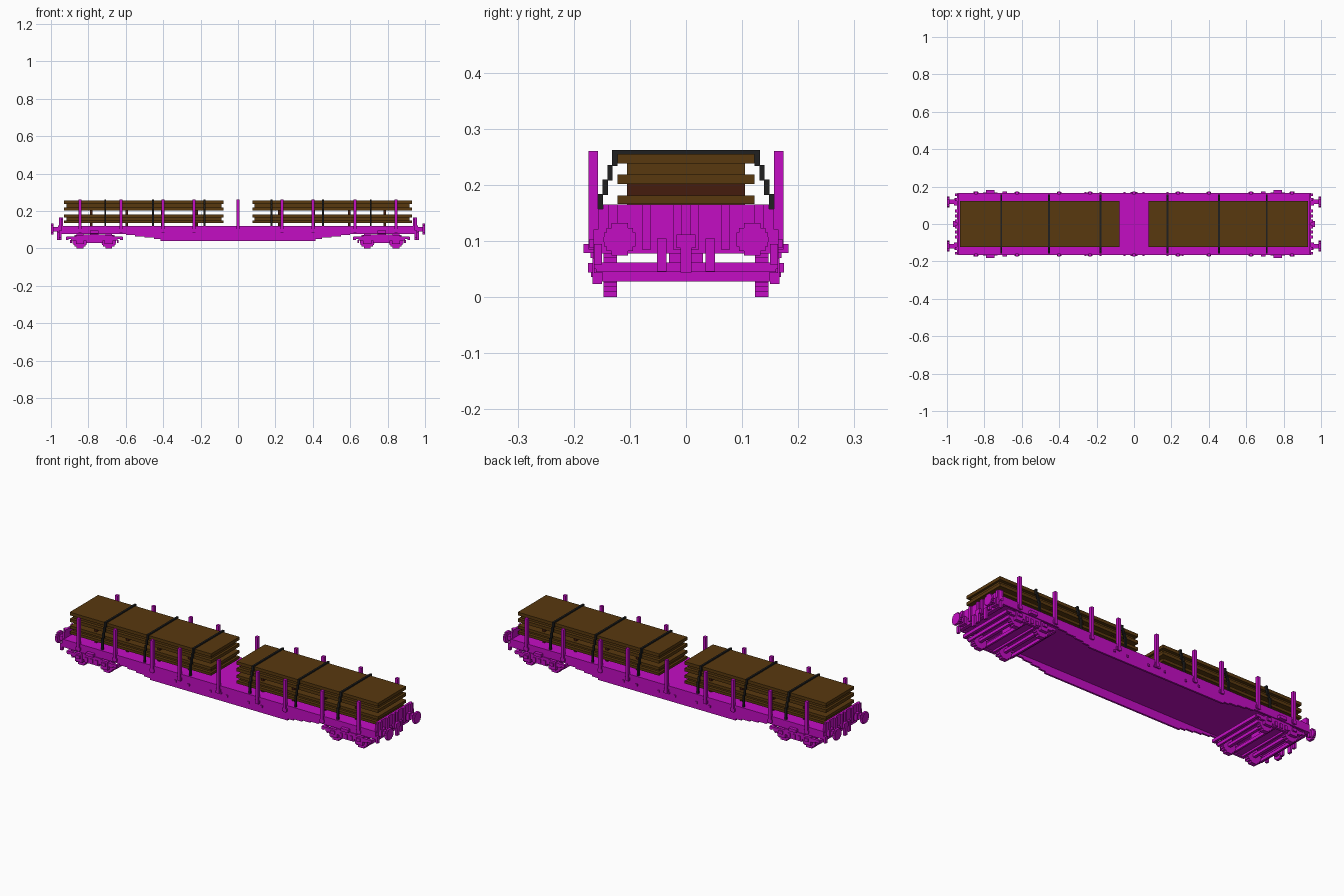
import bpy, bmesh, math

if "Cube" in bpy.data.objects:
    bpy.data.objects.remove(bpy.data.objects["Cube"])


def material(name, rgb):
    m = bpy.data.materials.new(name)
    m.use_nodes = True
    m.diffuse_color = (*rgb, 1)
    m.node_tree.nodes["Principled BSDF"].inputs["Base Color"].default_value = (*rgb, 1)
    return m


MAGENTA = material("magenta_paint", (0.55, 0.004, 0.55))
WOOD = material("plank_brown", (0.098, 0.040, 0.0045))
DARK_WOOD = material("dark_spacer_brown", (0.058, 0.012, 0.004))
BLACK = material("strap_black", (0.0145, 0.0145, 0.0145))
SIDES = (-1, 1)
V = 0.0086  # small block step used throughout


def build(name, boxes, mat):
    """One object from boxes given as (x0, x1, y0, y1, z0, z1)."""
    bm = bmesh.new()
    for x0, x1, y0, y1, z0, z1 in boxes:
        x0, x1 = sorted((x0, x1))
        y0, y1 = sorted((y0, y1))
        verts = bmesh.ops.create_cube(bm, size=1)["verts"]
        for v in verts:
            v.co = ((x0 + x1) / 2 + v.co.x * (x1 - x0),
                    (y0 + y1) / 2 + v.co.y * (y1 - y0),
                    (z0 + z1) / 2 + v.co.z * (z1 - z0))
    mesh = bpy.data.meshes.new(name)
    bm.to_mesh(mesh)
    bm.free()
    mesh.materials.append(mat)
    ob = bpy.data.objects.new(name, mesh)
    bpy.context.collection.objects.link(ob)
    return ob


def disc_rows(r, rows=7):
    """Stepped circle: (half width, low, high) for each row."""
    h = 2 * r / rows
    for i in range(rows):
        c = -r + (i + 0.5) * h
        yield math.sqrt(max(r * r - c * c, 0)), c - h / 2, c + h / 2


# Deck floor and its end beams
deck = [(-0.945, 0.945, -0.165, 0.165, 0.086, 0.121)]
for sx in SIDES:
    deck.append((sx * 0.925, sx * 0.945, -0.165, 0.165, 0.078, 0.121))
build("deck", deck, MAGENTA)

# Stepped fish-belly side sills, with small fittings
sill_steps = [(0.415, 0.040), (0.45, 0.049), (0.50, 0.057), (0.55, 0.064), (0.60, 0.071)]
for sy, side in ((-1, "right"), (1, "left")):
    sill = []
    for half, z in sill_steps:
        sill.append((-half, half, sy * 0.155, sy * 0.165, z, z + 0.009))
    sill.append((-0.945, 0.945, sy * 0.155, sy * 0.165, 0.078, 0.10))
    for x in (-0.26, -0.18, -0.05, 0.05, 0.18, 0.26):
        sill.append((x - 0.005, x + 0.005, sy * 0.165, sy * 0.170, 0.070, 0.082))
    sill.append((-0.018, 0.018, sy * 0.165, sy * 0.172, 0.079, 0.088))
    build("side_sill_" + side, sill, MAGENTA)

# Upright stakes along both sides
for sy, side in ((-1, "right"), (1, "left")):
    stakes = []
    for x in (-0.845, -0.625, -0.40, -0.235, 0, 0.235, 0.40, 0.625, 0.845):
        stakes.append((x - 0.008, x + 0.008, sy * 0.157, sy * 0.174, 0.085, 0.261))
        stakes.append((x - 0.013, x + 0.013, sy * 0.163, sy * 0.172, 0.088, 0.104))
    build("stakes_" + side, stakes, MAGENTA)

for sx, end in ((-1, "right"), (1, "left")):
    # End board with ribs
    board = [(sx * 0.936, sx * 0.947, -0.157, 0.157, 0.11, 0.157),
             (sx * 0.936, sx * 0.947, -0.148, 0.148, 0.157, 0.165)]
    for y in (0.015, 0.07, 0.13):
        for sy in SIDES:
            board.append((sx * 0.945, sx * 0.956, sy * (y - 0.008), sy * (y + 0.008), 0.085, 0.165))
    build("end_board_" + end, board, MAGENTA)

    # Buffers: stepped head on a square shaft
    for sy in SIDES:
        yc, zc = sy * 0.118, 0.103
        parts = [(sx * 0.94, sx * 0.99, yc - 0.012, yc + 0.012, zc - 0.012, zc + 0.012),
                 (sx * 0.94, sx * 0.962, yc - 0.019, yc + 0.019, zc - 0.019, zc + 0.019)]
        for w, lo, hi in disc_rows(0.029):
            parts.append((sx * 0.986, sx * 1.0, yc - w, yc + w, zc + lo, zc + hi))
        build("buffer", parts, MAGENTA)

    # Coupling hook and hanging hoses
    hook = [(sx * 0.945, sx * 0.967, -0.017, 0.017, 0.088, 0.112),
            (sx * 0.955, sx * 0.967, -0.010, 0.010, 0.044, 0.088)]
    for sy in SIDES:
        hook.append((sx * 0.945, sx * 0.957, sy * 0.035, sy * 0.052, 0.046, 0.105))
        hook.append((sx * 0.945, sx * 0.957, sy * 0.150, sy * 0.164, 0.058, 0.095))
    build("coupling_" + end, hook, MAGENTA)

    # Bogie: side frames, axle boxes, cross beams
    cx = sx * 0.768
    frame = []
    for sy in SIDES:
        for half, z0, z1 in ((0.15, 0.050, 0.064), (0.125, 0.043, 0.052),
                             (0.045, 0.030, 0.045), (0.06, 0.062, 0.075)):
            frame.append((cx - half, cx + half, sy * 0.150, sy * 0.164, z0, z1))
        for ax in (-0.077, 0.077):
            frame.append((cx + ax - 0.022, cx + ax + 0.022, sy * 0.150, sy * 0.167, 0.024, 0.070))
            frame.append((cx + ax - 0.012, cx + ax + 0.012, sy * 0.160, sy * 0.175, 0.044, 0.061))
        for ax in (-0.03, 0, 0.03):
            frame.append((cx + ax - 0.008, cx + ax + 0.008, sy * 0.155, sy * 0.169, 0.036, 0.06))
        # Handle beside the bogie
        frame.append((cx - 0.022, cx + 0.022, sy * 0.160, sy * 0.183, 0.079, 0.095))
    for bx in (-0.145, 0.145):
        frame.append((cx + bx - 0.007, cx + bx + 0.007, -0.16, 0.16, 0.045, 0.062))
    frame.append((cx - 0.022, cx + 0.022, -0.16, 0.16, 0.036, 0.062))
    frame.append((cx - 0.022, cx + 0.022, -0.03, 0.03, 0.06, 0.09))
    for bx in (-0.125, -0.03, 0.03, 0.125):
        frame.append((cx + bx - 0.005, cx + bx + 0.005, -0.15, 0.15, 0.028, 0.045))
    build("bogie_frame_" + end, frame, MAGENTA)

    # Wheelsets: stepped wheels on square axles
    for ax in (-0.077, 0.077):
        wx = cx + ax
        wheels = [(wx - 0.008, wx + 0.008, -0.155, 0.155, 0.032, 0.048)]
        for sy in SIDES:
            for w, lo, hi in disc_rows(0.040, 9):
                wheels.append((wx - w, wx + w, sy * 0.123, sy * 0.147, 0.040 + lo, 0.040 + hi))
        build("wheelset", wheels, MAGENTA)

    # Plank stacks: full layers with a recessed layer between them
    planks = []
    for half_y, inset, z0, z1 in ((0.122, 0, 0.136, 0.150), (0.105, 0.012, 0.150, 0.166),
                                  (0.122, 0, 0.166, 0.181), (0.122, 0, 0.202, 0.219),
                                  (0.105, 0.012, 0.219, 0.238), (0.122, 0, 0.238, 0.255)):
        planks.append((sx * (0.077 + inset), sx * (0.929 - inset), -half_y, half_y, z0, z1))
    build("plank_stack_" + end, planks, WOOD)

    # Dark bearers under each stack
    bearers = []
    for x in (0.22, 0.405, 0.595, 0.785):
        for z0, z1 in ((0.121, 0.136), (0.181, 0.202)):
            bearers.append((sx * x - 0.007, sx * x + 0.007, -0.105, 0.105, z0, z1))
    build("bearers_" + end, bearers, DARK_WOOD)

    # Lashing straps stepping down to the deck edge
    straps = []
    for x in (0.18, 0.455, 0.71):
        x0, x1 = sx * x - 0.005, sx * x + 0.005
        straps.append((x0, x1, -0.130, 0.130, 0.2545, 0.262))
        y = 0.122
        for z0, z1 in ((0.234, 0.262), (0.208, 0.236), (0.182, 0.210), (0.121, 0.184)):
            for sy in SIDES:
                straps.append((x0, x1, sy * y, sy * (y + V + 0.001), z0, z1))
            y += V
    build("straps_" + end, straps, BLACK)
